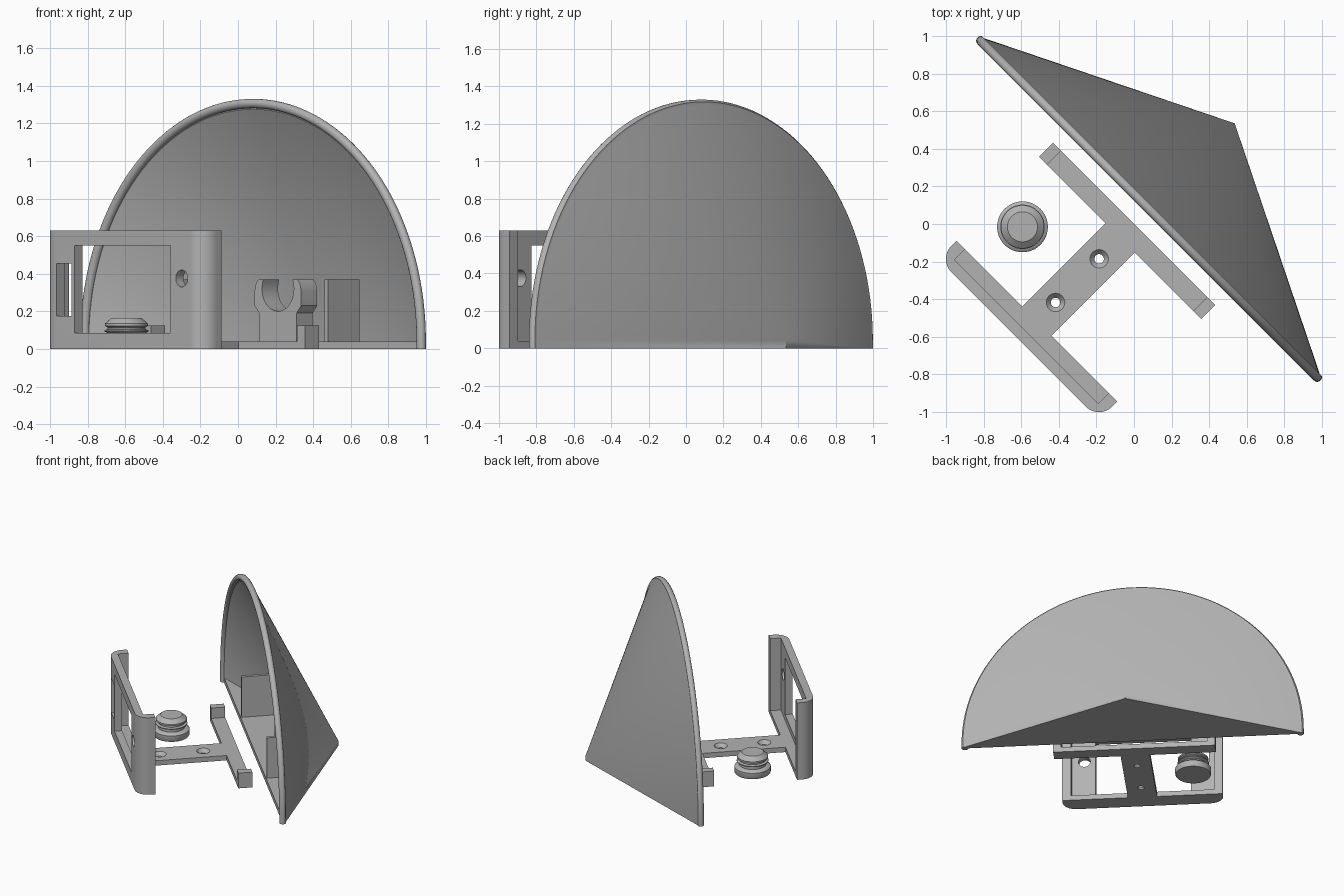
import bpy, bmesh, math
from mathutils import Matrix

if "Cube" in bpy.data.objects:
    bpy.data.objects.remove(bpy.data.objects["Cube"])

# Parts are laid out with x along the dish rim and y along the dish axis, then turned 45 degrees
TURN = Matrix.Rotation(math.radians(-45), 4, 'Z')
grey = bpy.data.materials.new("plain_grey")
grey.diffuse_color = (0.45, 0.45, 0.45, 1)
grey.use_nodes = True
grey.node_tree.nodes["Principled BSDF"].inputs["Base Color"].default_value = grey.diffuse_color


def finish(name, bm, smooth=False):
    bmesh.ops.remove_doubles(bm, verts=bm.verts, dist=1e-5)
    bmesh.ops.recalc_face_normals(bm, faces=bm.faces)
    me = bpy.data.meshes.new(name)
    bm.to_mesh(me)
    bm.free()
    me.materials.append(grey)
    ob = bpy.data.objects.new(name, me)
    bpy.context.collection.objects.link(ob)
    if smooth:
        shade(ob)
    return ob


def shade(ob):
    bpy.ops.object.select_all(action='DESELECT')
    ob.select_set(True)
    bpy.context.view_layer.objects.active = ob
    bpy.ops.object.shade_smooth_by_angle(angle=math.radians(35))


def prism(name, pts, a, b, along='z', smooth=False):
    """Extrude a flat outline: (x, y) along z, or (x, z) along y."""
    bm = bmesh.new()
    put = (lambda p, h: (p[0], p[1], h)) if along == 'z' else (lambda p, h: (p[0], h, p[1]))
    lo = [bm.verts.new(put(p, a)) for p in pts]
    hi = [bm.verts.new(put(p, b)) for p in pts]
    n = len(pts)
    bm.faces.new(lo)
    bm.faces.new(hi)
    for i in range(n):
        j = (i + 1) % n
        bm.faces.new((lo[i], lo[j], hi[j], hi[i]))
    return finish(name, bm, smooth)


def box(name, x0, x1, y0, y1, z0, z1):
    return prism(name, [(x0, y0), (x1, y0), (x1, y1), (x0, y1)], z0, z1)


def circle(cx, cy, r, n=32):
    return [(cx + r * math.cos(2 * math.pi * i / n), cy + r * math.sin(2 * math.pi * i / n)) for i in range(n)]


def lathe(name, profile, n=64, at=(0, 0), smooth=True):
    bm = bmesh.new()
    rings = [[bm.verts.new((at[0] + r * math.cos(2 * math.pi * i / n),
                            at[1] + r * math.sin(2 * math.pi * i / n), z)) for i in range(n)]
             for r, z in profile]
    for a, b in zip(rings, rings[1:]):
        for i in range(n):
            j = (i + 1) % n
            bm.faces.new((a[i], a[j], b[j], b[i]))
    bm.faces.new(rings[0])
    bm.faces.new(rings[-1])
    return finish(name, bm, smooth)


def cut(ob, *cutters):
    for c in cutters:
        c.hide_render = True
        m = ob.modifiers.new("cut", 'BOOLEAN')
        m.operation, m.solver, m.object = 'DIFFERENCE', 'EXACT', c
        bpy.context.view_layer.objects.active = ob
        bpy.ops.object.modifier_apply(modifier=m.name)
        bpy.data.objects.remove(c)
    shade(ob)


# Half-cone dish: thin wall with a rounded rim, carried straight down to the ground
RIM, FRONT, TIP, BASE = 1.265, 0.113, 0.757, 0.04
section = [(0, TIP), (1.262, FRONT + 0.022)]
section += [(RIM + 0.025 * math.cos(t), FRONT + 0.025 * math.sin(t))
            for t in [math.radians(60 - 25 * k) for k in range(11)]]
section += [(1.235, FRONT), (0, TIP - 0.03)]
steps = 72
spots = [(0, 0)] + [(math.pi * i / steps, BASE) for i in range(steps + 1)] + [(math.pi, 0)]
bm = bmesh.new()
rows = [[bm.verts.new((r * math.cos(a), y, z + r * math.sin(a))) for r, y in section] for a, z in spots]
n = len(section)
for a, b in zip(rows, rows[1:]):
    for i in range(n):
        j = (i + 1) % n
        bm.faces.new((a[i], a[j], b[j], b[i]))
bm.faces.new(rows[0])
bm.faces.new(rows[-1])
bmesh.ops.dissolve_degenerate(bm, dist=1e-5, edges=bm.edges)
parts = [finish("dish", bm, True)]

# Dish floor
parts.append(prism("dish_floor", [(-1.25, FRONT), (1.25, FRONT), (0, TIP - 0.01)], 0, BASE))

# Upright tabs on the dish floor
for s, label in ((-1, "left"), (1, "right")):
    x = sorted((s * 0.53, s * 0.555))
    parts.append(box("dish_tab_" + label, x[0], x[1], 0.12, 0.36, BASE, 0.37))

# Snap clip: narrow foot and two ears round an open socket
half = [(0.14, BASE), (0.14, 0.19), (0.175, 0.23), (0.175, 0.31), (0.165, 0.35), (0.145, 0.37), (0.11, 0.37)]
socket = [(0.12 * math.cos(t), 0.32 + 0.12 * math.sin(t))
          for t in [math.radians(15 - 15 * k) for k in range(15)]]
clip = half + socket + [(-x, z) for x, z in reversed(half)]
parts.append(prism("dish_clip", clip, 0.30, 0.42, 'y', True))

# Bracket: cross bar with end stops, and a stem with countersunk screw holes
parts.append(box("cross_bar", -0.61, 0.61, -0.105, 0, 0, 0.04))
for s, label in ((-1, "left"), (1, "right")):
    x = sorted((s * 0.55, s * 0.61))
    parts.append(box("end_stop_" + label, x[0], x[1], -0.105, 0, 0.04, 0.125))
stem = box("stem", -0.11, 0.11, -0.74, -0.105, 0, 0.04)
cut(stem, *[lathe("screw_cutter", [(0.025, -0.02), (0.025, 0.012), (0.05, 0.041), (0.05, 0.06)], 32, (0, y))
            for y in (-0.262, -0.59)])
parts.append(stem)

# Bracket face: upright frame with rounded outer corners
corner = [(0.505 + 0.1 * math.sin(t), -0.768 - 0.1 * math.cos(t))
          for t in [math.radians(9 * k) for k in range(11)]]
outline = corner + [(0.605, -0.73), (-0.605, -0.73)] + [(-x, y) for x, y in reversed(corner)]
frame = prism("face_frame", outline, 0, 0.63)
cut(frame,
    box("cavity_cutter", -0.54, 0.54, -0.81, -0.6, 0.04, 0.8),
    box("window_cutter", -0.36, 0.36, -1, -0.6, 0.085, 0.55),
    box("slot_cutter", -0.495, -0.385, -1, -0.6, 0.175, 0.455),
    prism("hole_cutter", circle(0.445, 0.375, 0.045), -1, -0.6, 'y'))
parts.append(frame)

for p in parts:
    p.matrix_world = TURN

# Separate grooved knob
lathe("knob", [(0.13, 0), (0.135, 0.008), (0.135, 0.05), (0.125, 0.06), (0.1, 0.065), (0.1, 0.085),
               (0.118, 0.093), (0.118, 0.1), (0.1, 0.105), (0.1, 0.115), (0.115, 0.122),
               (0.115, 0.135), (0.08, 0.165)], 48, (-0.593, -0.015))
